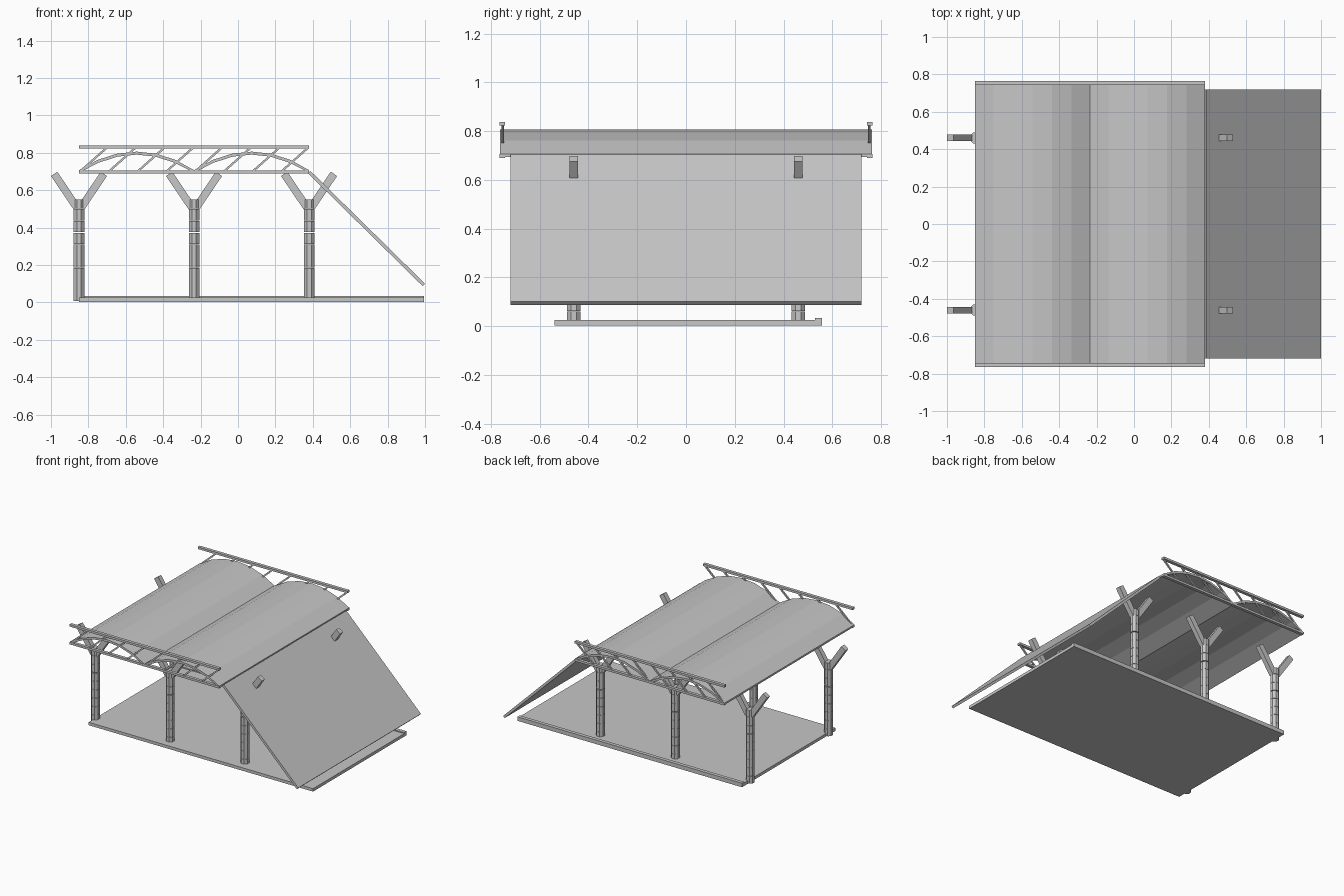
import bpy, bmesh, math
from mathutils import Vector, Matrix

if "Cube" in bpy.data.objects:
    bpy.data.objects.remove(bpy.data.objects["Cube"])

mat = bpy.data.materials.new("light_grey")
mat.diffuse_color = (0.57, 0.57, 0.57, 1)
mat.use_nodes = True
mat.node_tree.nodes["Principled BSDF"].inputs["Base Color"].default_value = mat.diffuse_color


def finish(name, bm):
    bmesh.ops.recalc_face_normals(bm, faces=bm.faces)
    me = bpy.data.meshes.new(name)
    bm.to_mesh(me)
    bm.free()
    me.materials.append(mat)
    ob = bpy.data.objects.new(name, me)
    bpy.context.collection.objects.link(ob)
    return ob


def add_box(bm, x0, x1, y0, y1, z0, z1):
    m = Matrix.Translation(((x0 + x1) / 2, (y0 + y1) / 2, (z0 + z1) / 2)) \
        @ Matrix.Diagonal((x1 - x0, y1 - y0, z1 - z0, 1))
    bmesh.ops.create_cube(bm, size=1, matrix=m)


def add_profile(bm, pts, y0, y1):
    """Extrude a closed outline of (x, z) points along y."""
    a = [bm.verts.new((x, y0, z)) for x, z in pts]
    b = [bm.verts.new((x, y1, z)) for x, z in pts]
    n = len(pts)
    bm.faces.new(a)
    bm.faces.new(b[::-1])
    for i in range(n):
        bm.faces.new((a[i], b[i], b[(i + 1) % n], a[(i + 1) % n]))


def add_bar(bm, p, q, thick, y0, y1):
    """Straight bar in the xz plane from p to q, centred on its line."""
    p, q = Vector(p), Vector(q)
    d = (q - p).normalized()
    o = Vector((-d.y, d.x)) * thick / 2
    add_profile(bm, [p - o, q - o, q + o, p + o], y0, y1)


COLS = (-0.85, -0.235, 0.38)
X0, X1, BAY = -0.85, 0.38, 0.615

# Floor slab and the raised strip along its back edge
bm = bmesh.new()
add_box(bm, X0, 0.995, -0.54, 0.53, 0.003, 0.025)
finish("floor_slab", bm)
bm = bmesh.new()
add_box(bm, X0, 0.995, 0.53, 0.557, 0.003, 0.033)
finish("floor_edge_strip", bm)

# Columns: stacked octagonal drums with narrow joints, plus forked arms
joints = [0.005, 0.06, 0.122, 0.185, 0.247, 0.31, 0.37, 0.435, 0.5, 0.55]
for row, y in (("front", -0.46), ("back", 0.46)):
    for i, x in enumerate(COLS):
        bm = bmesh.new()
        for z0, z1 in zip(joints, joints[1:]):
            z0 += 0.006 if z0 == 0.37 else 0.0015
            m = Matrix.Translation((x, y, (z0 + z1) / 2)) @ Matrix.Rotation(math.pi / 8, 4, 'Z')
            bmesh.ops.create_cone(bm, cap_ends=True, segments=8, radius1=0.0306,
                                  radius2=0.0306, depth=z1 - z0, matrix=m)
        finish(f"{row}_column_{i + 1}", bm)
        bm = bmesh.new()
        for s in (-1, 1):
            add_bar(bm, (x + s * 0.012, 0.508), (x + s * 0.133, 0.687), 0.041, y - 0.0175, y + 0.0175)
        finish(f"{row}_column_arms_{i + 1}", bm)

# Roof: two shallow vaults of six flat strips each
H, T, N = 0.098, 0.016, 6
for k in range(2):
    under, over = [], []
    for i in range(N + 1):
        t = i / N
        c = Vector((X0 + k * BAY + t * BAY, 0.70 + 4 * H * t * (1 - t)))
        slope = 4 * H * (1 - 2 * t) / BAY
        nrm = Vector((-slope, 1)).normalized() * T / 2
        if i in (0, N):
            nrm.x = 0
        under.append(c - nrm)
        over.append(c + nrm)
    bm = bmesh.new()
    add_profile(bm, under + over[::-1], -0.763, 0.763)
    finish(f"roof_vault_{k + 1}", bm)

# Edge trusses: lower rail, upper rail and eight slanted struts
for side, s in (("front", -1), ("back", 1)):
    ya, yb = sorted((s * 0.742, s * 0.765))
    bm = bmesh.new()
    add_box(bm, X0, X1, ya, yb, 0.69, 0.706)
    finish(f"{side}_lower_rail", bm)
    bm = bmesh.new()
    add_box(bm, X0, X1, ya, yb, 0.822, 0.838)
    finish(f"{side}_upper_rail", bm)
    bm = bmesh.new()
    step = (X1 - X0) / 8
    ya, yb = sorted((s * 0.747, s * 0.757))
    for i in range(8):
        x = X0 + i * step
        add_bar(bm, (x + 0.006, 0.70), (x + step - 0.004, 0.828), 0.011, ya, yb)
    finish(f"{side}_truss_struts", bm)

# Sloping end panel
bm = bmesh.new()
add_bar(bm, (0.38, 0.697), (0.993, 0.094), 0.018, -0.72, 0.72)
finish("sloping_panel", bm)
